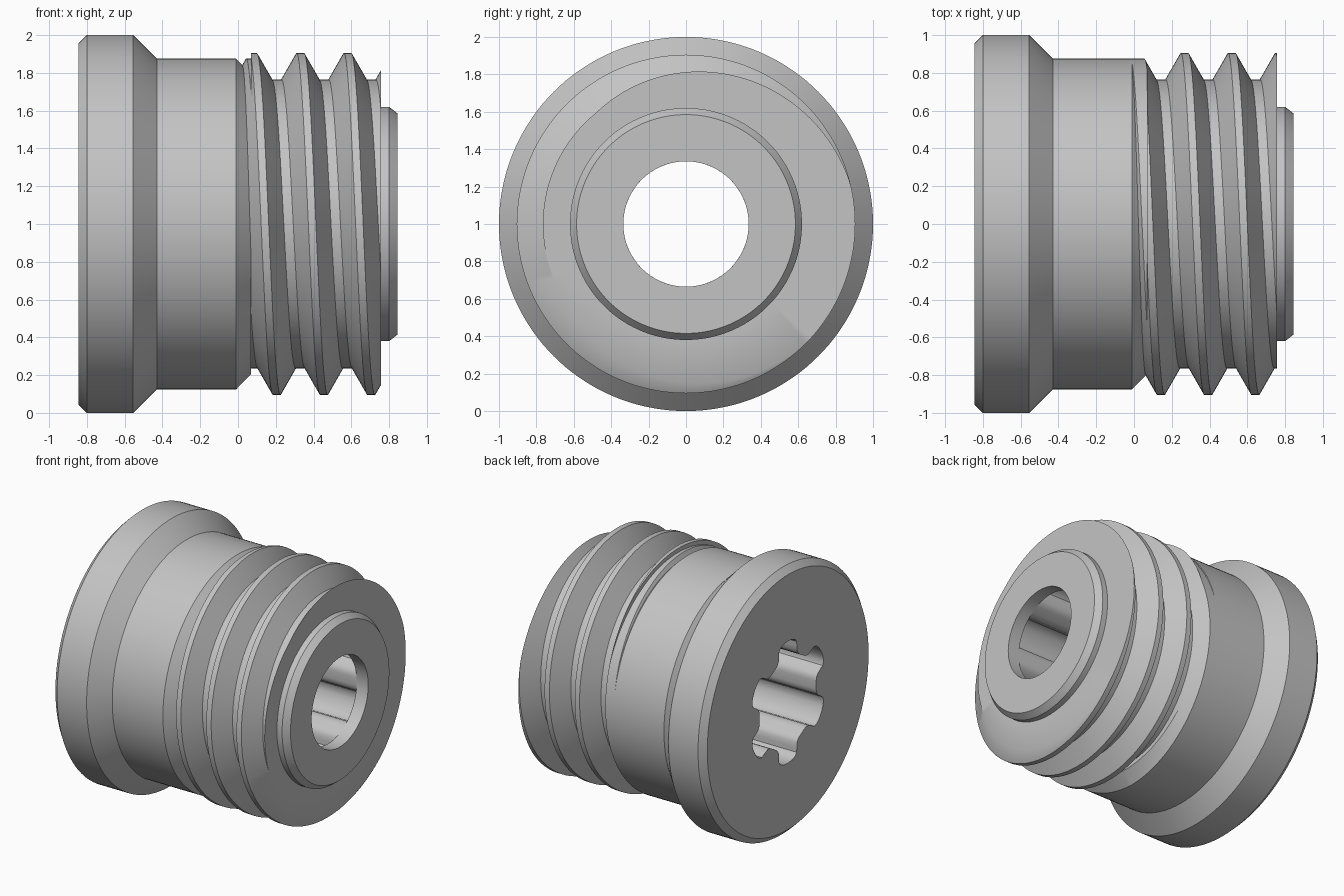
import bpy, bmesh, math

if "Cube" in bpy.data.objects:
    bpy.data.objects.remove(bpy.data.objects["Cube"])

# Single grey metal
GREY = (0.55, 0.55, 0.55, 1.0)
metal = bpy.data.materials.new("grey_metal")
metal.use_nodes = True
metal.diffuse_color = GREY
metal.node_tree.nodes["Principled BSDF"].inputs["Base Color"].default_value = GREY


def lathe(name, turns, profile):
    """Sweep profile(t) -> [(x, radius)] about the x axis; t runs from 0 to 1."""
    bm = bmesh.new()
    rows = []
    for t in turns:
        s, c = math.sin(math.tau * t), math.cos(math.tau * t)
        rows.append([bm.verts.new((x, -r * s, 1 + r * c)) for x, r in profile(t)])
    for a, b in zip(rows, rows[1:]):
        for j in range(len(a) - 1):
            bm.faces.new((a[j], b[j], b[j + 1], a[j + 1]))
    bmesh.ops.remove_doubles(bm, verts=bm.verts, dist=1e-5)
    mesh = bpy.data.meshes.new(name)
    bm.to_mesh(mesh)
    bm.free()
    mesh.materials.append(metal)
    obj = bpy.data.objects.new(name, mesh)
    bpy.context.collection.objects.link(obj)
    bpy.ops.object.select_all(action='DESELECT')
    obj.select_set(True)
    bpy.context.view_layer.objects.active = obj
    bpy.ops.object.shade_smooth_by_angle(angle=math.radians(30))
    return obj


SEGMENTS = 144
even_turns = [i / SEGMENTS for i in range(SEGMENTS + 1)]

# Main dimensions
HEAD_X, TIP_X = -0.845, 0.845
SHANK_R = 0.875
NECK_X, START_X, END_X = -0.01, 0.07, 0.757    # chamfer start, thread start and end
ROOT_R, CREST_R, PITCH = 0.765, 0.905, 0.25
CREST_HALF, BASE_HALF = 0.02, 0.10             # half widths of the thread tooth
SLOPE = (CREST_R - ROOT_R) / (BASE_HALF - CREST_HALF)
HOLE_R, SOCKET_END = 0.335, 0.75


def centres(t):
    return [0.08 + PITCH * (t + k) for k in range(-1, 4)]


def thread_radius(x, t):
    d = min(abs(x - c) for c in centres(t))
    return max(ROOT_R, min(CREST_R, CREST_R - (d - CREST_HALF) * SLOPE))


def clamp_sorted(values, low, high):
    return [low] + sorted(min(max(v, low), high) for v in values) + [high]


def thread_profile(t):
    # Chamfered neck, with the start of the thread held to the shank radius
    clip = CREST_HALF + (CREST_R - SHANK_R) / SLOPE
    neck = SHANK_R + NECK_X
    breaks = []
    for c in centres(t):
        left = (neck - CREST_R + SLOPE * (c - CREST_HALF)) / (1 + SLOPE)
        right = (CREST_R - neck + SLOPE * (c + CREST_HALF)) / (SLOPE - 1)
        breaks += [left, c - clip, c + clip, right]
    points = [(x, max(neck - x, min(SHANK_R, thread_radius(x, t))))
              for x in clamp_sorted(breaks, NECK_X, START_X)]
    # Full thread, cut flat at its end
    breaks = [c + o for c in centres(t)
              for o in (-BASE_HALF, -CREST_HALF, CREST_HALF, BASE_HALF)]
    points += [(x, thread_radius(x, t))
               for x in clamp_sorted(breaks, START_X, END_X)]
    return points + [(END_X, 0.62)]


# Half of one socket lobe: (degrees from lobe centre, radius)
LOBE = [(0, 0.457), (6, 0.455), (11, 0.446), (14, 0.428), (15.5, 0.395),
        (17.5, 0.36), (21, 0.342), (25, 0.336), (30, HOLE_R)]
socket = {}
for n in range(7):
    for angle, radius in LOBE:
        for side in (-1, 1):
            a = n * 60 + side * angle
            if 0 <= a <= 360:
                socket[a / 360] = radius
socket_turns = sorted(socket)

# Flanged head and plain shank
lathe("head_and_shank", even_turns, lambda t: [
    (HEAD_X, 0.955), (-0.80, 1.0), (-0.555, 1.0), (-0.43, SHANK_R), (NECK_X, SHANK_R)])

# Threaded section with its flat end
lathe("threaded_section", even_turns, thread_profile)

# Chamfered nose with the round hole
lathe("nose", even_turns, lambda t: [
    (END_X, 0.62), (0.80, 0.62), (TIP_X, 0.585), (TIP_X, HOLE_R), (SOCKET_END, HOLE_R)])

# Six-lobed drive socket, its inner ledge and the head face around it
lathe("drive_socket", socket_turns, lambda t: [
    (SOCKET_END, HOLE_R), (SOCKET_END, socket[t]), (HEAD_X, socket[t])])
face_turns = sorted(set(socket_turns + even_turns))


def socket_radius(t):
    for a, b in zip(socket_turns, socket_turns[1:]):
        if a <= t <= b:
            return socket[a] + (socket[b] - socket[a]) * (t - a) / (b - a)
    return HOLE_R


lathe("head_face", face_turns, lambda t: [(HEAD_X, socket_radius(t)), (HEAD_X, 0.955)])
